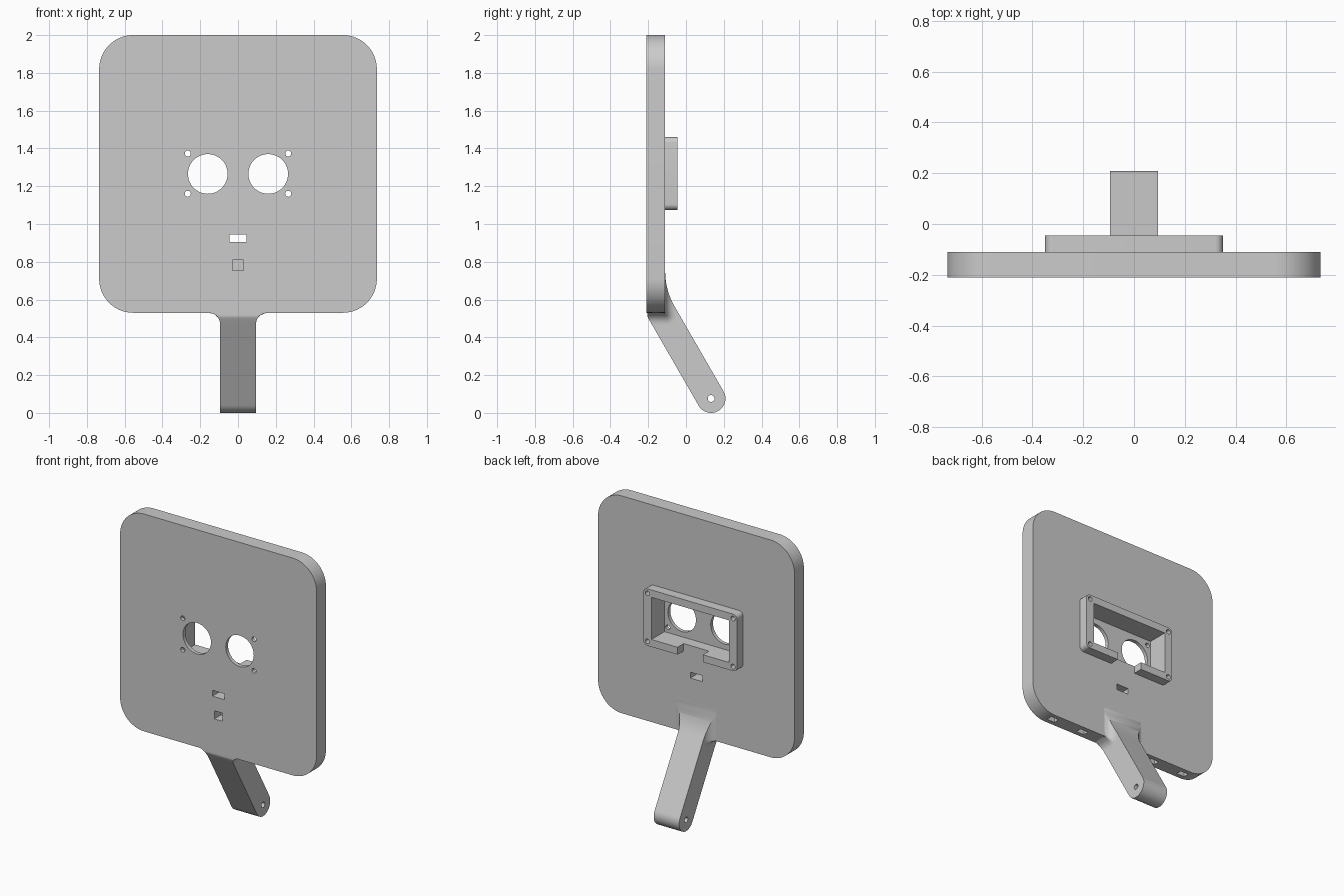
import bpy, bmesh, math
from mathutils import Vector

cube = bpy.data.objects.get("Cube")
if cube:
    bpy.data.objects.remove(cube, do_unlink=True)

grey = bpy.data.materials.new("plain_grey")
grey.use_nodes = True
grey.diffuse_color = (0.6, 0.6, 0.6, 1)
grey.node_tree.nodes["Principled BSDF"].inputs["Base Color"].default_value = (0.6, 0.6, 0.6, 1)


def finish(name, bm):
    bmesh.ops.recalc_face_normals(bm, faces=bm.faces)
    mesh = bpy.data.meshes.new(name)
    bm.to_mesh(mesh)
    bm.free()
    mesh.materials.append(grey)
    obj = bpy.data.objects.new(name, mesh)
    bpy.context.collection.objects.link(obj)
    return obj


def prism(name, outline, axis, lo, hi):
    """Extrude a 2D outline along one axis."""
    place = {"x": lambda a, b, h: (h, a, b),
             "y": lambda a, b, h: (a, h, b),
             "z": lambda a, b, h: (a, b, h)}[axis]
    bm = bmesh.new()
    ends = [[bm.verts.new(place(a, b, h)) for a, b in outline] for h in (lo, hi)]
    for ring in ends:
        bm.faces.new(ring)
    for i in range(len(outline)):
        j = (i + 1) % len(outline)
        bm.faces.new((ends[0][i], ends[0][j], ends[1][j], ends[1][i]))
    return finish(name, bm)


def rect(x0, x1, z0, z1):
    return [(x0, z0), (x1, z0), (x1, z1), (x0, z1)]


def circle(cx, cz, r, n=24):
    return [(cx + r * math.cos(math.tau * i / n), cz + r * math.sin(math.tau * i / n))
            for i in range(n)]


def rounded(x0, x1, z0, z1, r, n=12):
    pts = []
    corners = [(x1 - r, z1 - r), (x0 + r, z1 - r), (x0 + r, z0 + r), (x1 - r, z0 + r)]
    for k, (cx, cz) in enumerate(corners):
        for i in range(n + 1):
            a = math.pi / 2 * (k + i / n)
            pts.append((cx + r * math.cos(a), cz + r * math.sin(a)))
    return pts


def cut(obj, outline, axis, lo, hi):
    cutter = prism("cutter", outline, axis, lo, hi)
    cutter.hide_render = True
    mod = obj.modifiers.new("cut", "BOOLEAN")
    mod.operation, mod.solver, mod.object = "DIFFERENCE", "EXACT", cutter
    bpy.context.view_layer.objects.active = obj
    bpy.ops.object.modifier_apply(modifier=mod.name)
    bpy.data.objects.remove(cutter, do_unlink=True)


FRONT, BACK, BASE = -0.21, -0.11, 0.53

# Face plate and raised sensor frame
plate = prism("face_plate", rounded(-0.735, 0.735, BASE, 2, 0.18, 20), "y", FRONT, BACK)
frame = prism("sensor_frame", rounded(-0.35, 0.35, 1.075, 1.46, 0.03, 8), "y", BACK, -0.045)

# Sensor pocket through the frame and most of the plate, with a cable notch
pocket = rect(-0.29, 0.29, 1.125, 1.41)
cut(plate, pocket, "y", FRONT + 0.025, 0)
cut(frame, pocket, "y", -0.3, 0)
cut(frame, rect(-0.095, 0.095, 1, 1.2), "y", -0.3, 0)

# Eye openings, screw holes and bottom slots
for side in (-1, 1):
    cut(plate, circle(side * 0.16, 1.265, 0.105, 48), "y", -0.3, 0)
    for z in (1.16, 1.373):
        cut(plate, circle(side * 0.266, z, 0.016, 16), "y", -0.3, 0)
    for z in (1.105, 1.43):
        cut(frame, circle(side * 0.32, z, 0.016, 16), "y", -0.1, 0)
    for x in (0.29, 0.53):
        cut(plate, rect(side * x - 0.03, side * x + 0.03, -0.18, -0.14), "z", 0.4, BASE + 0.08)

# Lamp slot and blind button recess
cut(plate, rect(-0.045, 0.045, 0.905, 0.945), "y", -0.3, 0)
cut(plate, rect(-0.03, 0.03, 0.755, 0.81), "y", -0.3, -0.14)

# Slanted arm: rows of front and back points in the side plane
R, HALF, FILLET = 0.076, 0.095, 0.06
pin = Vector((0.133, 0.076))
axis = Vector((0.5, -0.866))
across = Vector((0.866, 0.5))
rows = []
for i in range(13):
    a = math.pi / 2 * i / 12
    tip = pin + axis * R * math.cos(a)
    rows.append((tip - across * R * math.sin(a), tip + across * R * math.sin(a)))
bend, corner, top = Vector((-0.06, 0.563)), Vector((-0.11, 0.65)), Vector((BACK, 0.75))
start = rows[-1][1]
backs = [start.lerp(bend, i / 40) for i in range(1, 41)]
backs += [start.lerp(bend, 1).lerp(corner, t).lerp(corner.lerp(top, t), t)
          for t in (i / 20 for i in range(1, 21))]
for b in backs:
    f = b - across * 2 * R
    rows.append((Vector((max(f.x, FRONT + 0.005), f.y)), b))


def half_width(p):
    """Arm half width, flaring concavely where it nears the plate."""
    d = math.hypot(max(0, p.x - BACK), max(0, BASE - p.y))
    gap = max(0, FILLET - d)
    return HALF + FILLET - math.sqrt(max(0, FILLET ** 2 - gap ** 2))


bm = bmesh.new()
COLS = 24
loops = []
for f, b in rows:
    pts = [f.lerp(b, j / COLS) for j in range(COLS + 1)]
    ring = [(half_width(p), p.x, p.y) for p in pts]
    ring += [(-x, y, z) for x, y, z in reversed(ring)]
    loops.append([bm.verts.new(v) for v in ring])
for low, high in zip(loops, loops[1:]):
    for j in range(len(low)):
        k = (j + 1) % len(low)
        bm.faces.new((low[j], low[k], high[k], high[j]))
bm.faces.new(loops[-1])
bmesh.ops.remove_doubles(bm, verts=bm.verts, dist=0.00001)
arm = finish("support_arm", bm)
cut(arm, circle(pin.x, pin.y, 0.018), "x", -0.2, 0.2)

# Smooth rounded surfaces while keeping the edges crisp
bpy.ops.object.select_all(action="DESELECT")
for obj in (plate, frame, arm):
    obj.select_set(True)
bpy.context.view_layer.objects.active = plate
bpy.ops.object.shade_smooth_by_angle(angle=math.radians(30))
